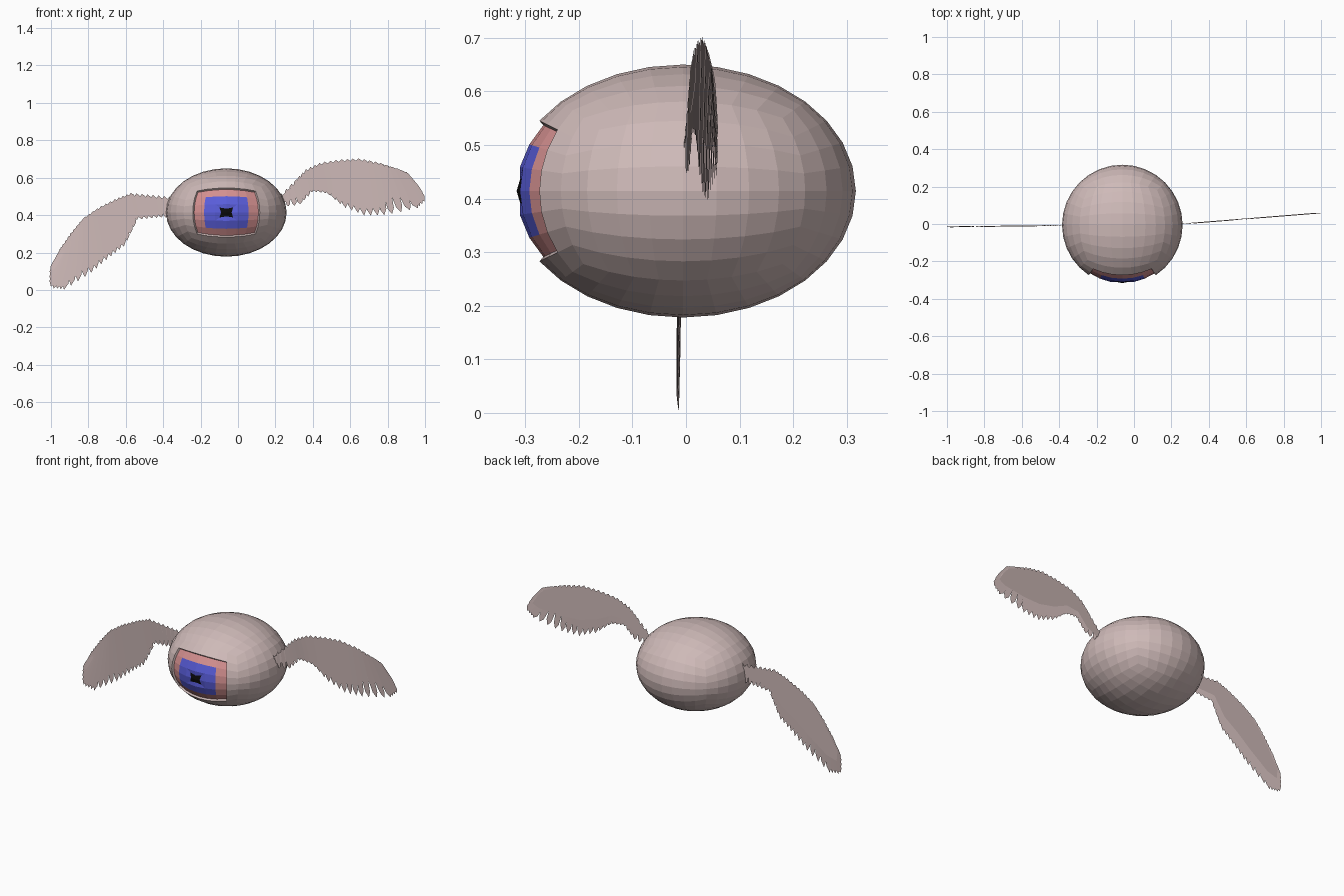
import bpy, bmesh, math
from mathutils import Vector

if "Cube" in bpy.data.objects:
    bpy.data.objects.remove(bpy.data.objects["Cube"])

def material(name, rgb):
    m = bpy.data.materials.new(name)
    m.diffuse_color = (*rgb, 1)
    m.use_nodes = True
    m.node_tree.nodes["Principled BSDF"].inputs["Base Color"].default_value = m.diffuse_color
    return m

SKIN = material("pale pink skin", (0.62, 0.49, 0.48))
RED = material("pink eye rim", (0.66, 0.28, 0.28))
BLUE = material("blue iris", (0.10, 0.11, 0.70))
BLACK = material("black pupil", (0.003, 0.003, 0.003))

CENTRE = Vector((-0.0625, -0.0055, 0.414))
RADIUS, FLAT = 0.3225, 0.732
CELL = math.radians(11.25)          # one of 8 grid cells on a cube face

def finish(name, bm, mats):
    me = bpy.data.meshes.new(name)
    bm.to_mesh(me)
    bm.free()
    ob = bpy.data.objects.new(name, me)
    bpy.context.collection.objects.link(ob)
    for m in mats:
        me.materials.append(m)
    return ob

def cube_sphere():
    """Unit sphere made from a cube with 8 x 8 faces per side."""
    bm = bmesh.new()
    bmesh.ops.create_cube(bm, size=2)
    bmesh.ops.subdivide_edges(bm, edges=bm.edges[:], cuts=7, use_grid_fill=True)
    for v in bm.verts:
        v.co = Vector([math.tan(c * math.pi / 4) for c in v.co]).normalized()
    return bm

def front_faces(bm, cells):
    """Front faces within the given number of cells from the middle."""
    lim = math.tan(cells * CELL)
    out = []
    for f in bm.faces:
        c = f.calc_center_median()
        if c.y < 0 and abs(c.x / c.y) < lim and abs(c.z / c.y) < lim:
            out.append(f)
    return out

def place(bm, r):
    for v in bm.verts:
        v.co = CENTRE + Vector((v.co.x * r, v.co.y * r, v.co.z * r * FLAT))

# body shell with a square eye opening
bm = cube_sphere()
bmesh.ops.delete(bm, geom=front_faces(bm, 3), context='FACES')
place(bm, RADIUS)
body = finish("body_shell", bm, [SKIN])
mod = body.modifiers.new("thickness", 'SOLIDIFY')
mod.thickness, mod.offset = 0.0115, -1

# eyeball: red rim, blue iris, black pupil
bm = cube_sphere()
for f in front_faces(bm, 2):
    f.material_index = 1
pupil = front_faces(bm, 1)
bmesh.ops.inset_region(bm, faces=pupil, thickness=0.105)
for f in pupil:
    f.material_index = 2
place(bm, RADIUS * 0.963)
finish("eyeball", bm, [RED, BLUE, BLACK])

# wings: a flat web with a row of overlapping feathers in front
def wing(name, pairs, count, depth):
    """pairs: (leading x, z, trailing x, z) from root to tip."""
    bm = bmesh.new()
    n = len(pairs) - 1

    def section(t):
        i = min(int(t * n), n - 1)
        k = t * n - i
        a, b = pairs[i], pairs[i + 1]
        p = [u + (w - u) * k for u, w in zip(a, b)]
        return Vector((p[0], 0, p[1])), Vector((p[2], 0, p[3]))

    def vert(p, dy=0):
        return bm.verts.new((p.x, depth(p.x) + dy, p.z))

    # web behind the feathers
    rows = []
    for i in range(2 * n + 1):
        a, b = section(i / (2 * n))
        rows.append((vert(a), vert(a.lerp(b, 0.66))))
    for r, s in zip(rows, rows[1:]):
        bm.faces.new((r[0], r[1], s[1], s[0]))
    # feathers, each twisted slightly so one side overlaps its neighbour
    for i in range(count):
        a, b = section((i + 0.5) / count)
        d = b - a
        length = d.length
        u = d / length
        side = Vector((-u.z, 0, u.x))
        w = min(0.021, length * 0.14)
        left, right = [], []
        for t, k in ((0.0, 0.8), (0.6, 1.0), (0.88, 0.8)):
            p = a + d * t
            left.append(vert(p - side * w * k, -0.001))
            right.append(vert(p + side * w * k, -0.006))
        quill = vert(a - u * 0.014, -0.003)
        tip = vert(b, -0.003)
        bm.faces.new([quill] + left + [tip] + right[::-1])
    return finish(name, bm, [SKIN])

# lowered wing on the -x side
wing("lowered_wing", [
    (-0.35, 0.485, -0.35, 0.39), (-0.46, 0.495, -0.44, 0.385),
    (-0.57, 0.505, -0.54, 0.375), (-0.65, 0.475, -0.605, 0.235),
    (-0.74, 0.43, -0.69, 0.17), (-0.82, 0.375, -0.79, 0.085),
    (-0.88, 0.30, -0.93, 0.00), (-0.93, 0.225, -1.0, 0.01),
    (-0.95, 0.19, -1.0, 0.12)], 30,
    lambda x: -0.004 + 0.012 * (x + 0.35))

# raised wing on the +x side
wing("raised_wing", [
    (0.22, 0.49, 0.22, 0.44), (0.31, 0.575, 0.33, 0.455),
    (0.37, 0.635, 0.40, 0.525), (0.45, 0.67, 0.48, 0.515),
    (0.55, 0.685, 0.57, 0.44), (0.65, 0.69, 0.68, 0.395),
    (0.75, 0.67, 0.80, 0.40), (0.84, 0.64, 0.96, 0.435),
    (0.89, 0.62, 1.0, 0.475), (0.91, 0.60, 0.94, 0.565)], 30,
    lambda x: 0.003 + 0.08 * (x - 0.25))
